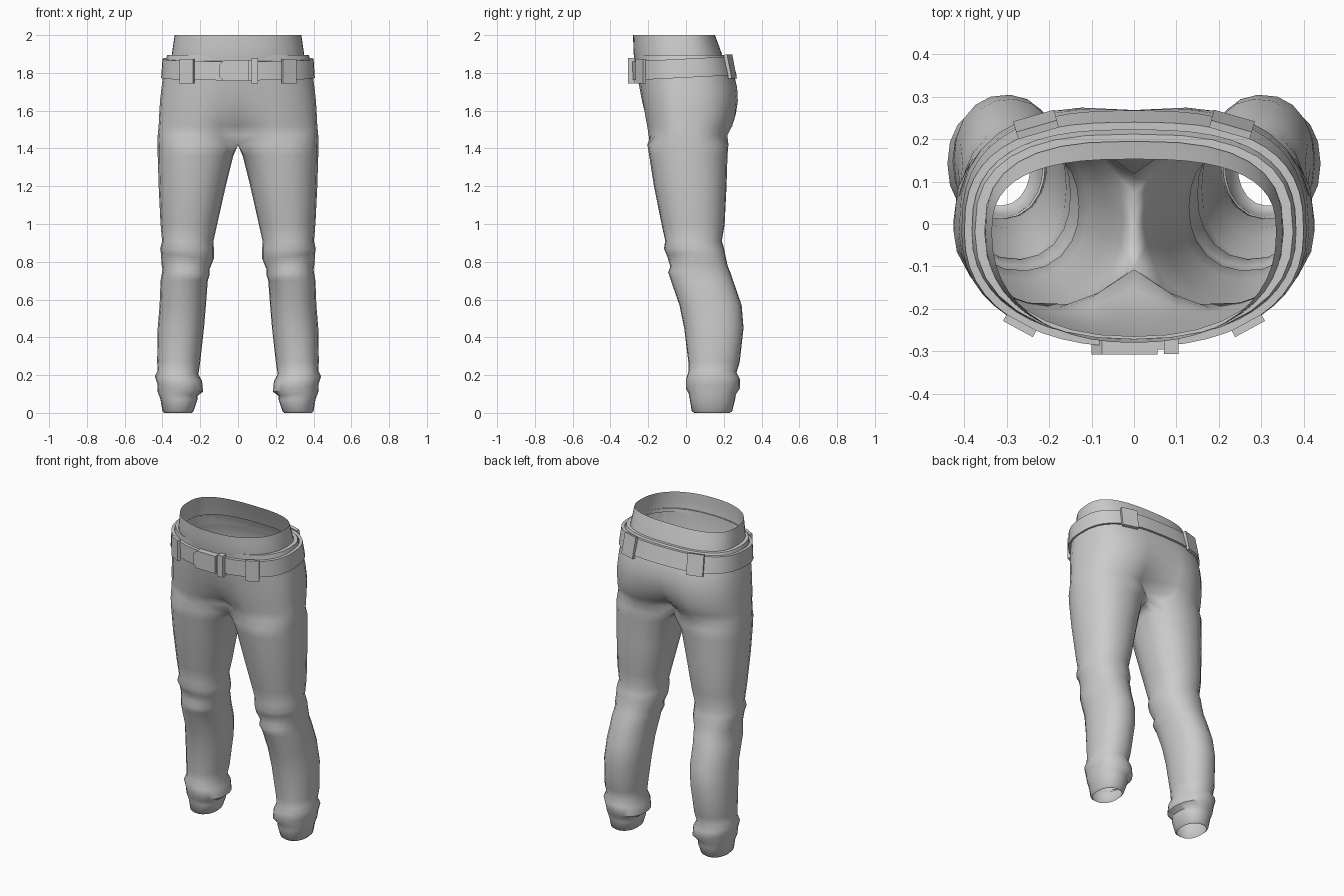
import bpy, bmesh, math
from mathutils import Matrix, Vector

if "Cube" in bpy.data.objects:
    bpy.data.objects.remove(bpy.data.objects["Cube"], do_unlink=True)

cloth = bpy.data.materials.new("plain_grey")
cloth.use_nodes = True
GREY = (0.6, 0.6, 0.6, 1)
cloth.diffuse_color = GREY
cloth.node_tree.nodes["Principled BSDF"].inputs["Base Color"].default_value = GREY


def finish(name, bm, angle=40, recalc=True):
    if recalc:
        bmesh.ops.recalc_face_normals(bm, faces=bm.faces)
    mesh = bpy.data.meshes.new(name)
    bm.to_mesh(mesh)
    bm.free()
    ob = bpy.data.objects.new(name, mesh)
    bpy.context.collection.objects.link(ob)
    mesh.materials.append(cloth)
    bpy.ops.object.select_all(action='DESELECT')
    ob.select_set(True)
    bpy.context.view_layer.objects.active = ob
    bpy.ops.object.shade_smooth_by_angle(angle=math.radians(angle))
    return ob


def power(v, e):
    return math.copysign(abs(v) ** (2 / e), v)


def waist_point(deg, half, front, back):
    """Point on the hip outline: rounded front, flatter back."""
    a, mid = math.radians(deg), -0.02
    e = 2.25 if deg < 0 else 2.7
    depth = mid - front if deg < 0 else back - mid
    return half * power(math.cos(a), e), mid + depth * power(math.sin(a), e)


def loft(bm, low, high, closed):
    n = min(len(low), len(high))
    for i in range(n if closed else n - 1):
        j = (i + 1) % n
        bm.faces.new((low[i], low[j], high[j], high[i]))


# Trouser leg sections: z, inner x, outer x, front y, back y, fold tilt
LEG = [
    (0.01, .235, .40, .03, .245, 0), (.07, .215, .41, .02, .26, 0),
    (.10, .215, .425, .015, .265, .1), (.13, .185, .425, 0, .285, .15),
    (.18, .19, .44, 0, .285, .1), (.215, .21, .425, .012, .268, .1),
    (.27, .20, .428, .012, .285, 0), (.45, .18, .425, -.01, .305, 0),
    (.57, .17, .415, -.035, .295, 0), (.70, .16, .41, -.08, .25, 0),
    (.745, .15, .40, -.095, .235, .1), (.775, .15, .405, -.083, .222, .1),
    (.83, .128, .408, -.10, .21, .1), (.87, .128, .412, -.117, .202, 0),
    (.91, .13, .402, -.11, .19, 0), (1.0, .11, .41, -.13, .205, 0),
    (1.2, .065, .42, -.17, .215, 0), (1.36, .025, .425, -.195, .22, 0),
    (1.42, 0, .425, -.205, .225, 0),
]
# Hip sections: z, half width, front y, back y, crease depth in the middle
HIP = [
    (1.47, .425, -.215, .235, .5), (1.52, .42, -.222, .262, .3),
    (1.58, .417, -.233, .277, .16), (1.65, .413, -.243, .283, .07),
    (1.72, .405, -.253, .277, .03), (1.79, .395, -.262, .255, 0),
    (1.86, .385, -.27, .225, 0), (1.895, .375, -.272, .212, 0),
    (1.895, .352, -.265, .195, 0),
]
OUT, INN = 17, 4
outer_angles = [-150 + 300 * i / (OUT - 1) for i in range(OUT)]
inner_angles = [150 + 60 * i / INN for i in range(1, INN)]

bm = bmesh.new()
rings = []
for z, xi, xo, yf, yb, tilt in LEG:
    cx, rx, cy, ry = (xi + xo) / 2, (xo - xi) / 2, (yf + yb) / 2, (yb - yf) / 2
    ring = []
    for d in outer_angles + inner_angles:
        a = math.radians(d)
        x = cx + rx * power(math.cos(a), 2.2)
        y = cy + ry * power(math.sin(a), 2.2)
        on_seam = xi == 0 and abs(abs(d) - 180) <= 30
        ring.append(bm.verts.new((0 if on_seam else x, y, z + tilt * (x - cx))))
    rings.append(ring)
for low, high in zip(rings, rings[1:]):
    loft(bm, low, high, True)

last = rings[-1][:OUT]
for z, half, yf, yb, dip in HIP:
    arc = []
    for i in range(OUT):
        x, y = waist_point(-90 + 180 * i / (OUT - 1), half, yf, yb)
        x = 0 if i in (0, OUT - 1) else x
        y *= 1 - dip * math.exp(-(x / 0.1) ** 2)
        arc.append(bm.verts.new((x, y, z)))
    loft(bm, last, arc, False)
    last = arc

# Hem turned up inside the ankle
hem = []
center = Vector((.3175, .1375, 0))
for v in rings[0]:
    p = center + (v.co - center) * 0.88
    hem.append(bm.verts.new((p.x, p.y, 0)))
loft(bm, hem, rings[0], True)
trousers = finish("trousers", bm, 50)
mirror = trousers.modifiers.new("mirror", 'MIRROR')
mirror.use_clip = True
mirror.merge_threshold = 0.001


def band(name, rows, tilt, closed):
    """Loft hip outlines (z, half width, front, back) into a band."""
    bm = bmesh.new()
    loops = []
    for z, half, yf, yb in rows:
        pts = [waist_point(-90 + 7.5 * i, half, yf, yb) for i in range(25)]
        pts += [(-x, y) for x, y in pts[-2:0:-1]]
        loops.append([bm.verts.new((x, y, z + tilt * y)) for x, y in pts])
    pairs = list(zip(loops, loops[1:]))
    if closed:
        pairs.append((loops[-1], loops[0]))
    for low, high in pairs:
        loft(bm, low, high, True)
    return finish(name, bm, 35)


band("collar", [(1.87, .352, -.272, .2), (1.9, .35, -.277, .19),
                (1.95, .343, -.279, .172), (2.0, .335, -.28, .153)], 0, False)
band("belt", [(1.775, .39, -.262, .252), (1.775, .407, -.287, .268),
              (1.875, .4, -.29, .24), (1.875, .382, -.272, .222)], .05, True)


def plate(name, outline, place, thick):
    """Flat plate from an outline in its own x and z, extruded outwards."""
    bm = bmesh.new()
    face = bm.faces.new([bm.verts.new((x, 0, z)) for x, z in outline])
    ext = bmesh.ops.extrude_face_region(bm, geom=[face])
    moved = [g for g in ext["geom"] if isinstance(g, bmesh.types.BMVert)]
    bmesh.ops.translate(bm, verts=moved, vec=(0, -thick, 0))
    bm.transform(place)
    return finish(name, bm, 30)


def rect(w, h):
    return [(-w / 2, -h / 2), (w / 2, -h / 2), (w / 2, h / 2), (-w / 2, h / 2)]


# Belt loops follow the outline of the belt
for label, deg, width, lean in (("front", -51, .08, 0), ("back", 62, .1, -.2)):
    for side, s in (("left", 1), ("right", -1)):
        x, y = waist_point(deg, .4, -.285, .25)
        x2, y2 = waist_point(deg + 2, .4, -.285, .25)
        turn = math.atan2(y2 - y, x2 - x)
        place = (Matrix.Translation((x, y, 1.82 + .05 * y))
                 @ Matrix.Rotation(turn, 4, 'Z') @ Matrix.Rotation(lean, 4, 'X'))
        if s < 0:
            place = Matrix.Scale(-1, 4, (1, 0, 0)) @ place
        plate(label + "_loop_" + side, rect(width, .13), place, .018)

# Buckle with clipped corners, and the keeper beside it
buckle = [(-.1, -.03), (-.075, -.055), (.055, -.055), (.055, .055), (-.075, .055), (-.1, .03)]
plate("buckle", buckle, Matrix.Translation((0, -.27, 1.812)), .038)
plate("keeper", rect(.035, .135), Matrix.Translation((.088, -.27, 1.812)), .036)
plate("belt_tip", rect(.02, .11), Matrix.Translation((.064, -.27, 1.812)), .026)
